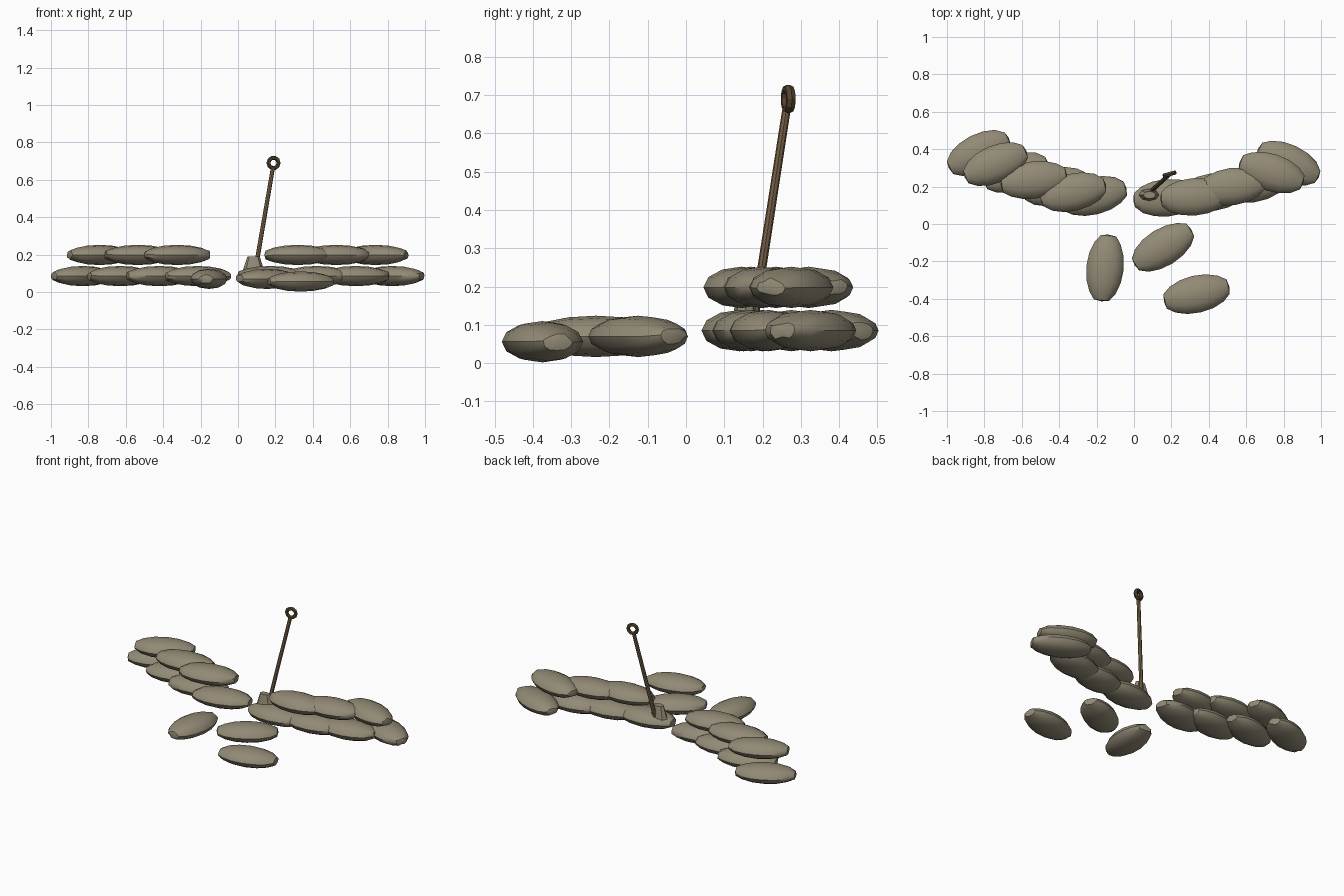
import bpy, bmesh, math, random
from mathutils import Vector, Matrix

cube = bpy.data.objects.get("Cube")
if cube:
    bpy.data.objects.remove(cube)
rng = random.Random(4)


def material(name, rgb):
    m = bpy.data.materials.new(name)
    m.use_nodes = True
    m.diffuse_color = (*rgb, 1)
    m.node_tree.nodes["Principled BSDF"].inputs["Base Color"].default_value = (*rgb, 1)
    return m


canvas = material("canvas", (0.29, 0.255, 0.18))
wood = material("wood", (0.22, 0.14, 0.075))
dark_wood = material("dark wood", (0.09, 0.058, 0.03))


def finish(bm, name, mat, angle=None):
    mesh = bpy.data.meshes.new(name)
    bm.to_mesh(mesh)
    bm.free()
    ob = bpy.data.objects.new(name, mesh)
    bpy.context.collection.objects.link(ob)
    mesh.materials.append(mat)
    if angle:
        bpy.ops.object.select_all(action='DESELECT')
        ob.select_set(True)
        bpy.context.view_layer.objects.active = ob
        bpy.ops.object.shade_smooth_by_angle(angle=math.radians(angle))
    return ob


def sandbag(name, x, y, z, turn):
    """Plump bag, long along its own x, with slightly uneven blunt ends."""
    bm = bmesh.new()
    bmesh.ops.create_uvsphere(bm, u_segments=12, v_segments=8, radius=1)
    bm.transform(Matrix.Rotation(math.pi / 2, 4, 'Y'))
    for v in bm.verts:
        end = abs(v.co.x)
        if end > 0.99:
            v.co.x *= 0.96
        if end > 0.8:
            v.co.y *= 1 + rng.uniform(-0.12, 0.12)
            v.co.z += rng.uniform(-0.09, 0.09)
        v.co = Vector((v.co.x * 0.187, v.co.y * 0.1, v.co.z * 0.054))
    bm.transform(Matrix.Translation((x, y, z)) @ Matrix.Rotation(math.radians(turn), 4, 'Z'))
    return finish(bm, name, canvas, 38)


# Two curved walls, each two courses high, and the loose bags: x, y, turn
LOW, HIGH = 0.085, 0.198
groups = {
    ("right_wall_lower_bag", LOW): [(-0.83, 0.38, 27), (-0.63, 0.275, 17),
                                    (-0.42, 0.2, 12), (-0.215, 0.15, 14)],
    ("right_wall_upper_bag", HIGH): [(-0.74, 0.32, 23), (-0.535, 0.235, 8), (-0.325, 0.17, 13)],
    ("left_wall_lower_bag", LOW): [(0.175, 0.14, 5), (0.42, 0.17, 8),
                                   (0.63, 0.215, 8), (0.825, 0.325, -25)],
    ("left_wall_upper_bag", HIGH): [(0.32, 0.145, 4), (0.525, 0.2, 8), (0.735, 0.275, -18)],
    ("loose_bag", 0.07): [(-0.155, -0.235, 84), (0.155, -0.125, 32)],
    ("front_loose_bag", 0.056): [(0.335, -0.375, 13)],
}
for (name, z), bags in groups.items():
    for i, (x, y, turn) in enumerate(bags):
        sandbag(f"{name}_{i + 1}", x, y, z, turn)

# Leaning pole
foot, tip = Vector((0.09, 0.175, 0.1)), Vector((0.186, 0.262, 0.66))
axis = tip - foot
lean = axis.to_track_quat('Z', 'Y').to_matrix().to_4x4()
bm = bmesh.new()
bmesh.ops.create_cone(bm, cap_ends=True, segments=8, radius1=0.012, radius2=0.011,
                      depth=axis.length)
bm.transform(Matrix.Translation((foot + tip) / 2) @ lean)
finish(bm, "pole", wood)

# Bunched sack holding the foot of the pole
bm = bmesh.new()
bmesh.ops.create_cone(bm, cap_ends=True, segments=8, radius1=0.065, radius2=0.033, depth=0.1)
bm.transform(Matrix.Translation((0.083, 0.155, 0.14)) @ Matrix.Diagonal((1, 0.6, 1, 1)))
finish(bm, "pole_sack", canvas, 30)

# Ring at the top of the pole
bm = bmesh.new()
major, sides = 10, 6
rings = []
for i in range(major):
    a = math.tau * i / major
    loop = []
    for j in range(sides):
        b = math.tau * j / sides
        r = 0.028 + 0.011 * math.cos(b)
        loop.append(bm.verts.new((r * math.cos(a), 0.013 * math.sin(b), r * math.sin(a))))
    rings.append(loop)
for i in range(major):
    p, q = rings[i], rings[(i + 1) % major]
    for j in range(sides):
        k = (j + 1) % sides
        bm.faces.new((p[j], p[k], q[k], q[j]))
bmesh.ops.recalc_face_normals(bm, faces=bm.faces)
bm.transform(Matrix.Translation((0.19, 0.267, 0.69)) @ Matrix.Rotation(math.radians(15), 4, 'Z'))
finish(bm, "pole_ring", dark_wood)
